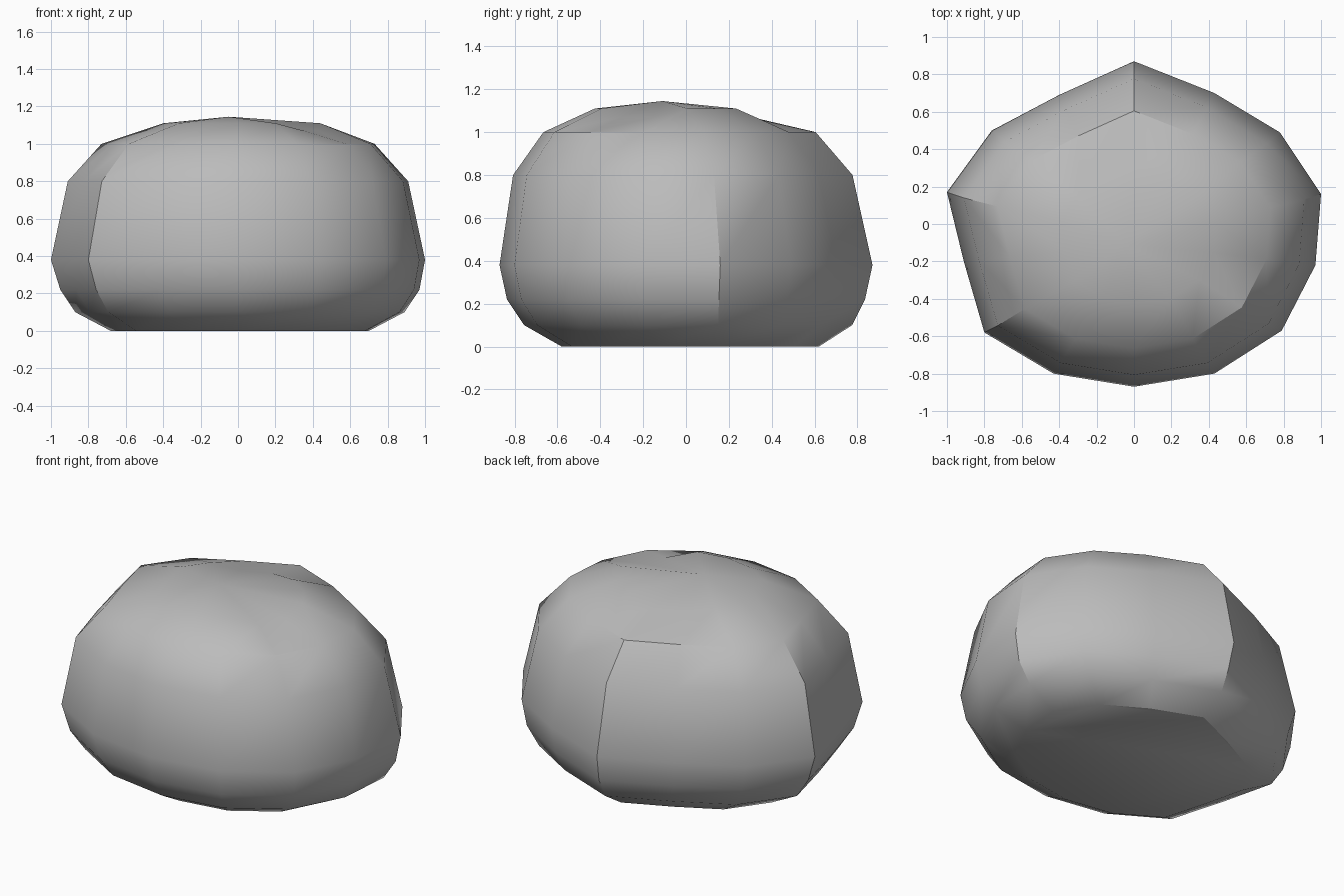
import bpy
import bmesh
import math
from mathutils import Vector

default_cube = bpy.data.objects.get("Cube")
if default_cube:
    bpy.data.objects.remove(default_cube, do_unlink=True)

# Stone colour
stone = bpy.data.materials.new("stone_grey")
stone.use_nodes = True
grey = (0.5, 0.5, 0.5, 1.0)
stone.diffuse_color = grey
shader = stone.node_tree.nodes["Principled BSDF"]
shader.inputs["Base Color"].default_value = grey
shader.inputs["Roughness"].default_value = 0.9

# Widest outline of the boulder, counter-clockwise from the back tip
outline = [
    (0, .87), (-.4, .69), (-.76, .5), (-1, .17), (-.91, -.2), (-.8, -.58),
    (-.43, -.8), (0, -.87), (.43, -.8), (.79, -.57), (.97, -.22),
    (1, .16), (.78, .49), (.43, .7),
]

# Height, scale and sideways shift of each ring, from the ground up
levels = [
    (0, .69, .01, .02),
    (.1, .88, .01, .01),
    (.22, .96, .01, 0),
    (.38, 1, 0, 0),
    (.8, .91, 0, -.015),
    (1, .73, 0, -.03),
    (1.11, .42, .02, -.06),
]
APEX = Vector((-.05, -.11, 1.145))
CROWN_DIPS = {0, 1, 9, 10}


def add_ring(bm, level):
    z, scale, dx, dy = level
    return [bm.verts.new((x * scale + dx, y * scale + dy, z)) for x, y in outline]


def bridge(bm, lower, upper):
    count = len(lower)
    for i in range(count):
        j = (i + 1) % count
        bm.faces.new((lower[i], lower[j], upper[j], upper[i]))


# Boulder body
bm = bmesh.new()
rings = [add_ring(bm, level) for level in levels]
for lower, upper in zip(rings, rings[1:]):
    bridge(bm, lower, upper)

# Flat underside
bm.faces.new(list(reversed(rings[0])))

# Uneven crown fanning out from the apex
crown = rings[-1]
for i in CROWN_DIPS:
    crown[i].co.z -= .04
tip = bm.verts.new(APEX)
for i, vert in enumerate(crown):
    bm.faces.new((vert, crown[(i + 1) % len(crown)], tip))

bmesh.ops.recalc_face_normals(bm, faces=bm.faces[:])
mesh = bpy.data.meshes.new("boulder")
bm.to_mesh(mesh)
bm.free()
mesh.materials.append(stone)

boulder = bpy.data.objects.new("boulder", mesh)
bpy.context.collection.objects.link(boulder)

# Soft shading with crisp chipped edges
bpy.ops.object.select_all(action="DESELECT")
boulder.select_set(True)
bpy.context.view_layer.objects.active = boulder
bpy.ops.object.shade_smooth_by_angle(angle=math.radians(32))
